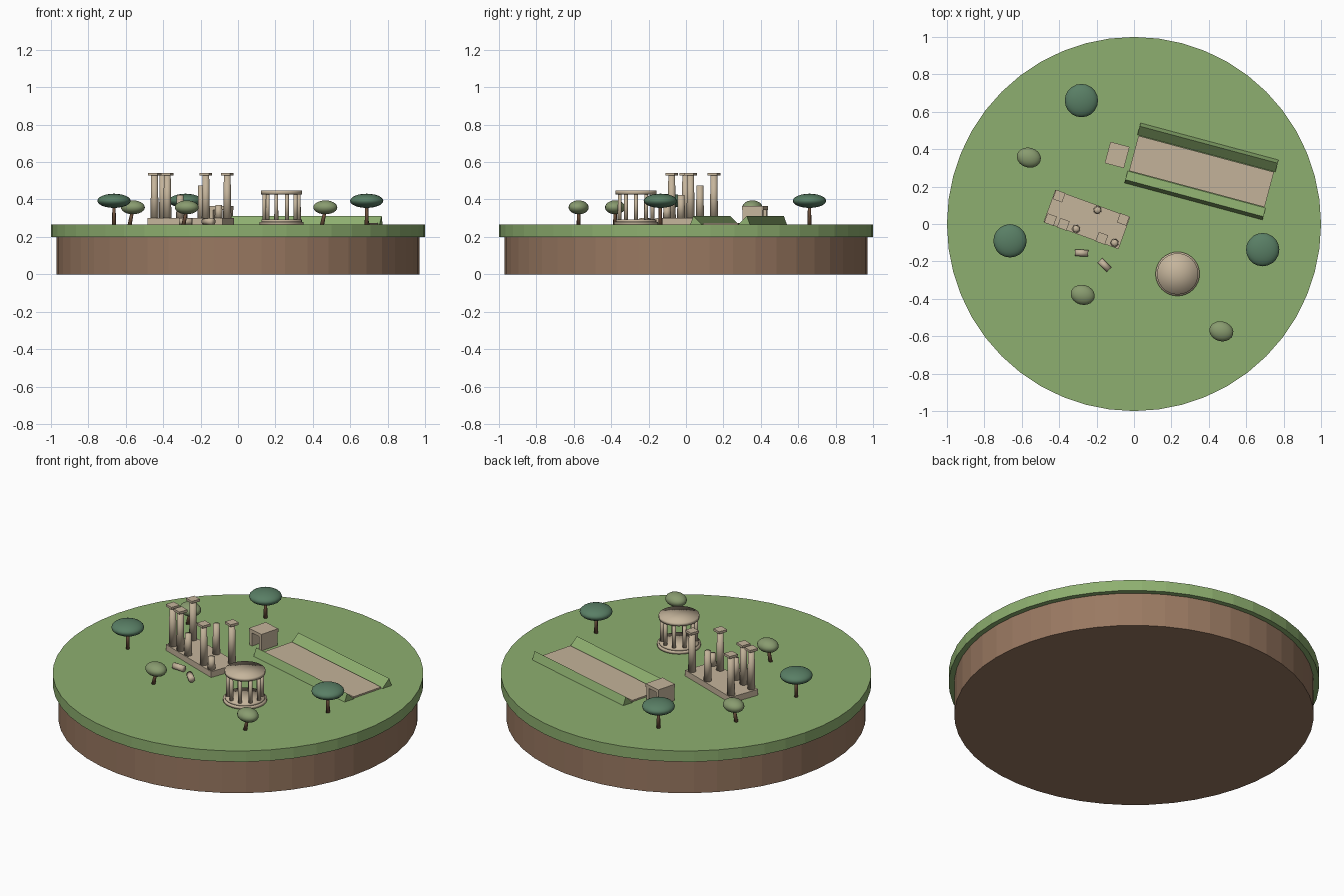
import bpy, bmesh, math
from mathutils import Vector, Matrix

cube = bpy.data.objects.get("Cube")
if cube:
    bpy.data.objects.remove(cube)

GROUND = 0.265


def material(name, rgb):
    m = bpy.data.materials.new(name)
    m.use_nodes = True
    m.diffuse_color = (*rgb, 1)
    m.node_tree.nodes["Principled BSDF"].inputs["Base Color"].default_value = (*rgb, 1)
    return m


grass = material("grass", (0.27, 0.43, 0.16))
earth = material("earth", (0.32, 0.19, 0.12))
stone = material("stone", (0.56, 0.46, 0.33))
sand = material("sand", (0.55, 0.45, 0.32))
pine = material("pine_green", (0.10, 0.21, 0.13))
olive = material("olive_green", (0.25, 0.33, 0.16))
bark = material("bark", (0.17, 0.09, 0.05))


def finish(name, bm, mat, matrix=Matrix(), smooth=False):
    mesh = bpy.data.meshes.new(name)
    bmesh.ops.recalc_face_normals(bm, faces=bm.faces)
    for f in bm.faces:
        f.smooth = smooth
    bm.to_mesh(mesh)
    bm.free()
    mesh.materials.append(mat)
    ob = bpy.data.objects.new(name, mesh)
    ob.matrix_world = matrix
    bpy.context.collection.objects.link(ob)
    return ob


def rod(name, start, end, r1, r2, mat, sides=16, smooth=True):
    """Tapered cylinder between two points."""
    start, end = Vector(start), Vector(end)
    axis = end - start
    bm = bmesh.new()
    bmesh.ops.create_cone(bm, cap_ends=True, cap_tris=smooth, segments=sides,
                          radius1=r1, radius2=r2, depth=axis.length)
    turn = axis.to_track_quat("Z", "Y").to_matrix().to_4x4()
    return finish(name, bm, mat, Matrix.Translation((start + end) / 2) @ turn, smooth)


def box(name, frame, centre, size, mat):
    bm = bmesh.new()
    bmesh.ops.create_cube(bm, size=1)
    return finish(name, bm, mat, frame @ Matrix.Translation(centre) @ Matrix.Diagonal((*size, 1)))


def frame_at(x, y, degrees):
    return Matrix.Translation((x, y, 0)) @ Matrix.Rotation(math.radians(degrees), 4, "Z")


# Round island
rod("earth_base", (0, 0, 0), (0, 0, 0.2), 0.97, 0.97, earth, 48, False)
rod("grass_disc", (0, 0, 0.2), (0, 0, GROUND), 1, 1, grass, 48, False)

# Ruined temple: platform and columns (slot along, row, top height)
temple = frame_at(-0.252, 0.024, -20)
box("temple_platform", temple, (0, 0, 0.282), (0.426, 0.182, 0.036), stone)
FULL = 0.528
columns = [(-5, -1, FULL), (-3, -1, FULL), (-1, -1, 0.425), (3, -1, FULL), (5, -1, 0.37),
           (-5, 1, FULL), (1, 1, 0.475), (5, 1, FULL)]
for slot, row, top in columns:
    x, y = slot * 0.0365, row * 0.067
    rod("temple_column", temple @ Vector((x, y, 0.298)), temple @ Vector((x, y, top)),
        0.022, 0.018, stone)
    if top == FULL:
        box("column_capital", temple, (x, y, 0.535), (0.053, 0.053, 0.014), stone)

# Fallen column drums
for x, y, angle in ((-0.28, -0.155, -3), (-0.158, -0.22, -45)):
    half = Vector((math.cos(math.radians(angle)), math.sin(math.radians(angle)), 0)) * 0.035
    middle = Vector((x, y, GROUND + 0.017))
    rod("fallen_drum", middle - half, middle + half, 0.018, 0.018, stone)

# Round pavilion
px, py = 0.233, -0.267


def pavilion_disc(name, low, high, radius):
    rod(name, (px, py, low), (px, py, high), radius, radius, stone, 32)


pavilion_disc("pavilion_step", GROUND, 0.28, 0.118)
pavilion_disc("pavilion_floor", 0.278, 0.292, 0.108)
pavilion_disc("pavilion_roof_ring", 0.428, 0.447, 0.11)
for i in range(10):
    a = math.tau * i / 10
    x, y = px + 0.092 * math.cos(a), py + 0.092 * math.sin(a)
    rod("pavilion_column", (x, y, 0.29), (x, y, 0.43), 0.011, 0.010, stone, 12)

# Stadium: sandy track between two sloping grass banks
stadium = frame_at(0.361, 0.281, -15)
box("stadium_track", stadium, (0, 0, 0.268), (0.75, 0.194, 0.012), sand)
for side in (-1, 1):
    bm = bmesh.new()
    profile = ((0.097, 0.262), (0.148, 0.312), (0.167, 0.262))
    face = bm.faces.new([bm.verts.new((-0.382, side * y, z)) for y, z in profile])
    grown = bmesh.ops.extrude_face_region(bm, geom=[face])["geom"]
    bmesh.ops.translate(bm, vec=(0.764, 0, 0),
                        verts=[v for v in grown if isinstance(v, bmesh.types.BMVert)])
    finish("stadium_bank", bm, grass, stadium)

# Entrance gate beside the track
gate = frame_at(-0.09, 0.369, -15)
for side in (-1, 1):
    box("gate_wall", gate, (side * 0.04, 0, 0.304), (0.022, 0.112, 0.084), stone)
box("gate_roof", gate, (0, 0, 0.354), (0.106, 0.118, 0.02), stone)


# Trees
def crown(name, centre, size, turn, mat):
    bm = bmesh.new()
    bmesh.ops.create_uvsphere(bm, u_segments=20, v_segments=12, radius=1)
    finish(name, bm, mat, Matrix.Translation(centre) @ turn @ Matrix.Diagonal((*size, 1)), True)


for x, y in ((-0.663, -0.09), (0.688, -0.137), (-0.281, 0.66)):
    rod("pine_trunk", (x, y, 0.262), (x, y, 0.385), 0.011, 0.008, bark, 8)
    crown("pine_crown", (x, y, 0.393), (0.089, 0.089, 0.038), Matrix(), pine)

for x, y in ((-0.562, 0.355), (-0.274, -0.379), (0.467, -0.574)):
    rod("olive_trunk", (x - 0.018, y, 0.262), (x, y, 0.35), 0.011, 0.008, bark, 8)
    crown("olive_crown", (x, y, 0.358), (0.065, 0.053, 0.037),
          Matrix.Rotation(math.radians(-15), 4, "Z"), olive)
